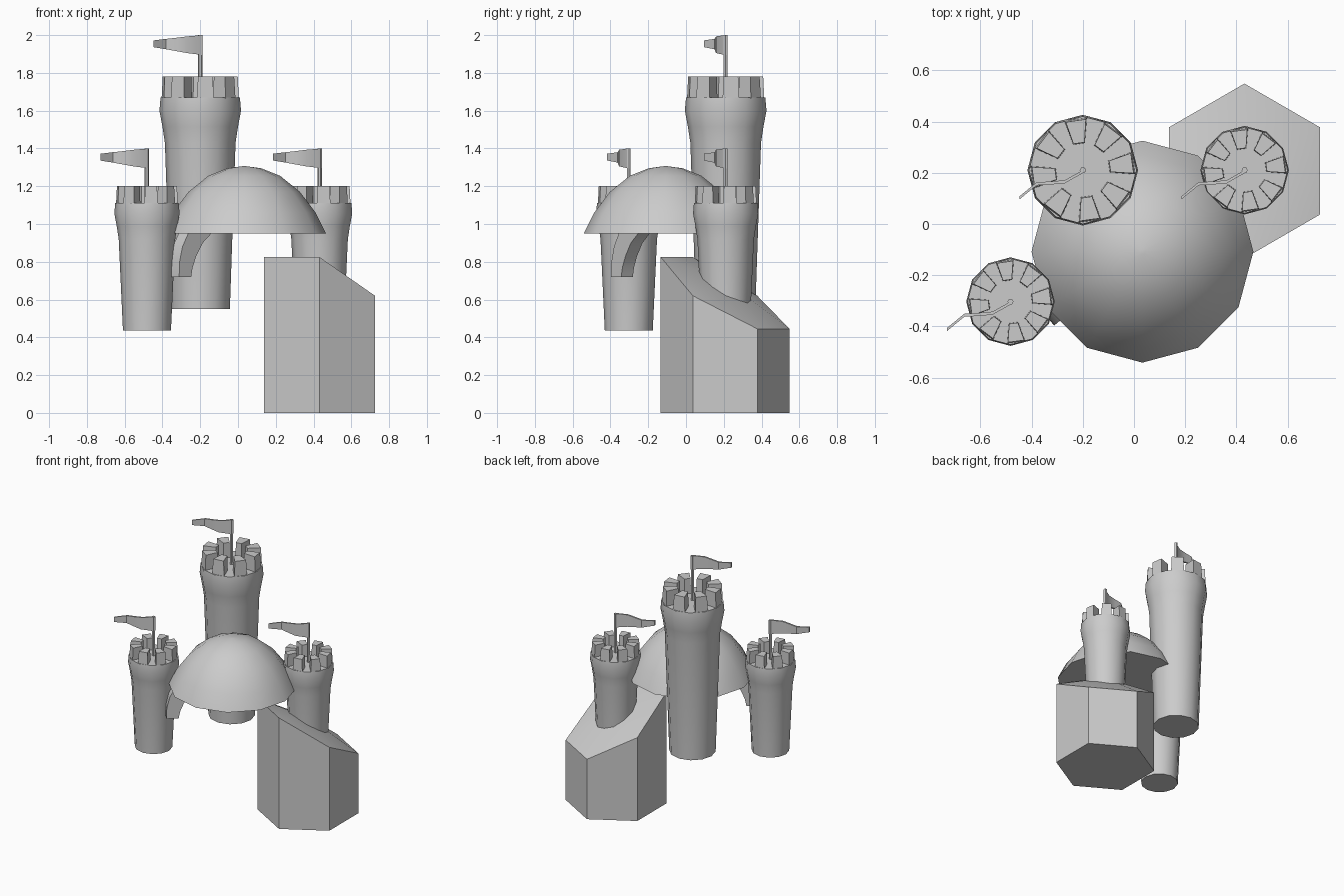
import bpy, bmesh
from math import sin, cos, pi, radians

if "Cube" in bpy.data.objects:
    bpy.data.objects.remove(bpy.data.objects["Cube"], do_unlink=True)

stone = bpy.data.materials.new("grey_stone")
stone.use_nodes = True
GREY = (0.6, 0.6, 0.6, 1)
stone.diffuse_color = GREY
stone.node_tree.nodes["Principled BSDF"].inputs["Base Color"].default_value = GREY


def finish(name, bm, location=(0, 0, 0), smooth=True):
    bmesh.ops.recalc_face_normals(bm, faces=bm.faces)
    mesh = bpy.data.meshes.new(name)
    bm.to_mesh(mesh)
    bm.free()
    mesh.materials.append(stone)
    obj = bpy.data.objects.new(name, mesh)
    obj.location = location
    bpy.context.collection.objects.link(obj)
    if smooth:
        bpy.ops.object.select_all(action='DESELECT')
        obj.select_set(True)
        bpy.context.view_layer.objects.active = obj
        bpy.ops.object.shade_smooth_by_angle(angle=radians(35))
    return obj


def skin(bm, rings):
    """Join equal closed rings of points and cap both ends."""
    loops = [[bm.verts.new(p) for p in ring] for ring in rings]
    n = len(loops[0])
    for low, high in zip(loops, loops[1:]):
        for i in range(n):
            j = (i + 1) % n
            bm.faces.new((low[i], low[j], high[j], high[i]))
    bm.faces.new(loops[0][::-1])
    bm.faces.new(loops[-1])


def circle(r, z, n=12):
    return [(r * cos(2 * pi * i / n), r * sin(2 * pi * i / n), z) for i in range(n)]


def wedge(angle, half, inner, outer, z):
    return [(r * cos(angle + s * half), r * sin(angle + s * half), z)
            for r, s in ((inner, -1), (outer, -1), (outer, 1), (inner, 1))]


def tower(name, x, y, bottom, foot_radius, top, size):
    # Tapered shaft with a flared head
    bm = bmesh.new()
    head = [(-0.35, 0.187), (-0.265, 0.2), (-0.18, 0.216), (-0.11, 0.21)]
    skin(bm, [circle(foot_radius, bottom)]
         + [circle(r * size, top + z * size) for z, r in head])
    finish(name + "_shaft", bm, (x, y, 0))

    # Ring of wedge battlements
    bm = bmesh.new()
    for k in range(8):
        a = radians(8 + 45 * k)
        skin(bm, [wedge(a, radians(12.5), 0.106 * size, 0.205 * size, top - 0.115 * size),
                  wedge(a, radians(11.5), 0.109 * size, 0.199 * size, top)])
    finish(name + "_battlements", bm, (x, y, 0), smooth=False)

    # Flagpole
    tip = top + (0.22 if size == 1 else 0.2)
    bm = bmesh.new()
    skin(bm, [circle(0.012, z, 6) for z in (top - 0.12 * size, tip)])
    finish(name + "_flagpole", bm, (x, y, 0))

    # Waving pennant, narrowing to its end: x, y, lower z, upper z
    bm = bmesh.new()
    wave = [(0.01, 0.0, -0.105, 0.0), (-0.07, -0.045, -0.095, -0.007),
            (-0.125, -0.05, -0.085, -0.014), (-0.18, -0.053, -0.075, -0.02),
            (-0.247, -0.108, -0.064, -0.028)]
    skin(bm, [[(px, py - 0.006, lo), (px, py + 0.006, lo),
               (px, py + 0.006, hi), (px, py - 0.006, hi)] for px, py, lo, hi in wave])
    finish(name + "_flag", bm, (x, y, tip))


tower("tall_tower", -0.2, 0.21, 0.55, 0.157, 1.78, 1.0)
tower("front_tower", -0.482, -0.303, 0.435, 0.127, 1.2, 0.8)
tower("hill_tower", 0.432, 0.21, 0.435, 0.127, 1.2, 0.8)

# Dome with a flat underside
bm = bmesh.new()
skin(bm, [circle(r, z) for r, z in ((0.433, 0.95), (0.378, 1.06), (0.295, 1.17),
                                    (0.19, 1.255), (0.09, 1.295), (0.01, 1.306))])
finish("dome", bm, (0.033, -0.108, 0))

# Curved buttress rising from the front tower into the dome
inner = [(0, 0.72), (0.01, 0.77), (0.035, 0.83), (0.08, 0.9), (0.14, 0.95), (0.22, 1.0)]
outer = [(-0.083, 0.72), (-0.08, 0.8), (-0.06, 0.88), (-0.02, 0.95), (0.05, 1.02), (0.17, 1.07)]
dx, dy, width = cos(radians(40)), sin(radians(40)), 0.08
bm = bmesh.new()
skin(bm, [[(s * dx - t * dy, s * dy + t * dx, z) for s, z, t in
           ((a[0], a[1], 0), (b[0], b[1], 0), (b[0], b[1], width), (a[0], a[1], width))]
          for a, b in zip(inner, outer)])
finish("buttress", bm, (-0.248, -0.343, 0))

# Six-sided hill with a sloping, slightly raised top
bm = bmesh.new()
heights = (0.62, 0.445, 0.445, 0.62, 0.825, 0.825)
base, rim = [], []
for i, h in enumerate(heights):
    a = radians(-30 + 60 * i)
    px, py = 0.34 * cos(a), 0.341 * sin(a)
    base.append(bm.verts.new((px, py, 0)))
    rim.append(bm.verts.new((px, py, h)))
peak = bm.verts.new((0, 0, 0.7))
bm.faces.new(base[::-1])
for i in range(6):
    j = (i + 1) % 6
    bm.faces.new((base[i], base[j], rim[j], rim[i]))
    bm.faces.new((rim[i], rim[j], peak))
finish("hill", bm, (0.431, 0.207, 0))
